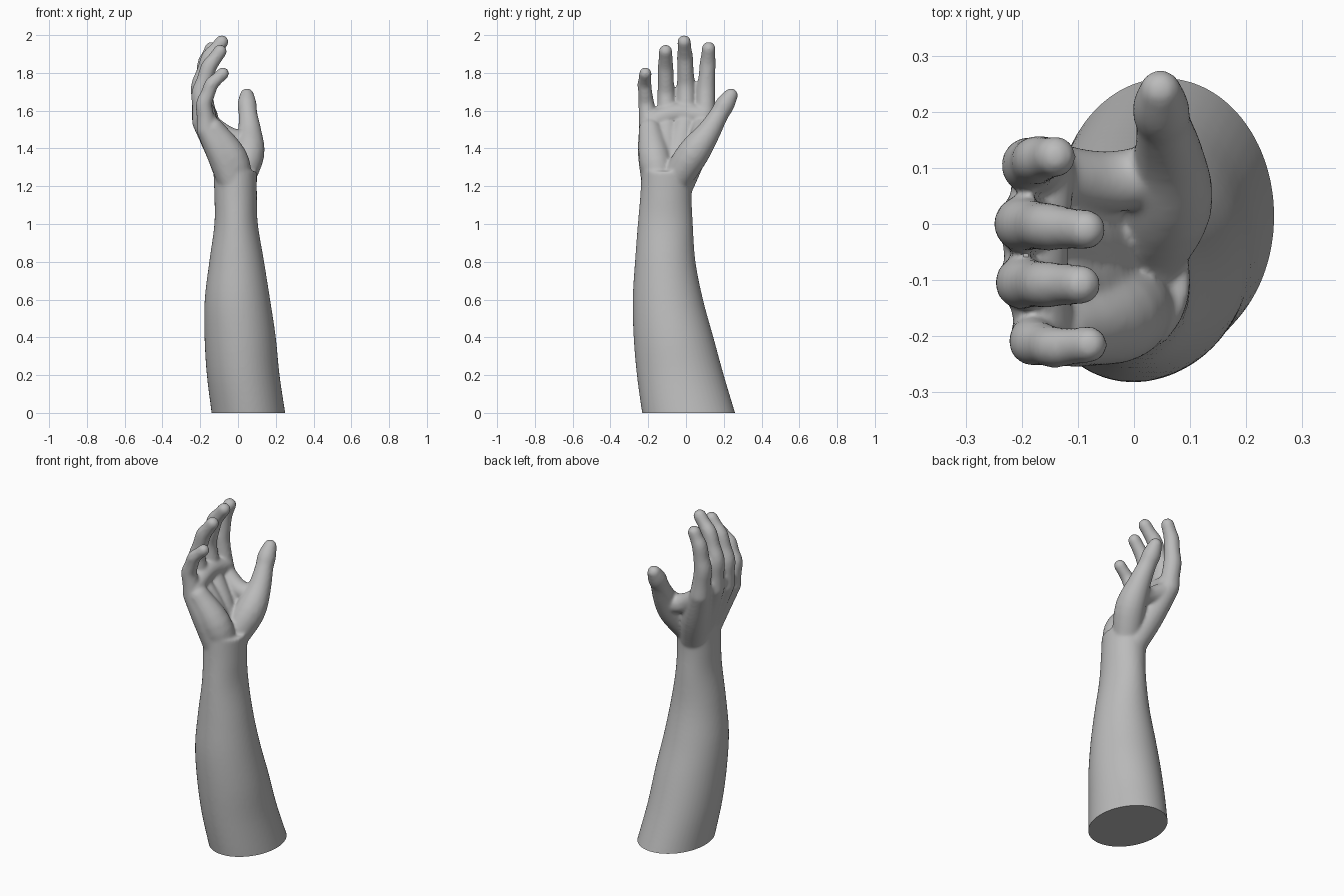
import bpy, bmesh, math
from mathutils import Vector

cube = bpy.data.objects.get("Cube")
if cube:
    bpy.data.objects.remove(cube, do_unlink=True)

GREY = (0.5, 0.5, 0.5, 1)
skin = bpy.data.materials.new("plain_grey")
skin.use_nodes = True
skin.diffuse_color = GREY
bsdf = skin.node_tree.nodes["Principled BSDF"]
bsdf.inputs["Base Color"].default_value = GREY
bsdf.inputs["Roughness"].default_value = 0.7

# Unit sphere points shared by all fleshy parts
ball = bmesh.new()
bmesh.ops.create_icosphere(ball, subdivisions=3, radius=1)
BALL = [v.co.copy() for v in ball.verts]
ball.free()


def spline(points, steps):
    """Catmull-Rom samples through 4D control points."""
    pts = [Vector(p) for p in points]
    pts = [pts[0] * 2 - pts[1]] + pts + [pts[-1] * 2 - pts[-2]]
    out = []
    for a, b, c, d in zip(pts, pts[1:], pts[2:], pts[3:]):
        for i in range(steps):
            t = i / steps
            out.append((b * 2 + (c - a) * t + (a * 2 - b * 5 + c * 4 - d) * t ** 2
                        + (b * 3 - a - c * 3 + d) * t ** 3) / 2)
    return out + [pts[-2]]


def add_chain(bm, points, steps=4):
    """Fleshy tube: hulls of neighbouring spheres; points are x, y, z, radius."""
    samples = spline(points, steps)
    for a, b in zip(samples, samples[1:]):
        verts = [bm.verts.new(s.to_3d() + p * s[3]) for s in (a, b) for p in BALL]
        bmesh.ops.convex_hull(bm, input=verts)


def add_forearm(bm, sections, sides=48):
    """Loft of ellipses; the sections are z followed by x range and y range."""
    rings = []
    lows = spline([(z, x0, y0, 0) for z, x0, x1, y0, y1 in sections], 5)
    highs = spline([(z, x1, y1, 0) for z, x0, x1, y0, y1 in sections], 5)
    for lo, hi in zip(lows, highs):
        mid, rad = (lo + hi) / 2, (hi - lo) / 2
        rings.append([bm.verts.new((mid[1] + rad[1] * math.cos(k * math.tau / sides),
                                    mid[2] + rad[2] * math.sin(k * math.tau / sides),
                                    lo[0])) for k in range(sides)])
    for r, s in zip(rings, rings[1:]):
        for k in range(sides):
            n = (k + 1) % sides
            bm.faces.new((r[k], r[n], s[n], s[k]))
    bm.faces.new(rings[0][::-1])
    bm.faces.new(rings[-1])


bm = bmesh.new()

# Forearm and wrist, run on below the floor and cut flat later
add_forearm(bm, [
    (-0.1, -0.13, 0.265, -0.21, 0.29), (0, -0.14, 0.25, -0.232, 0.26),
    (0.2, -0.165, 0.22, -0.26, 0.2), (0.4, -0.177, 0.2, -0.277, 0.145),
    (0.6, -0.176, 0.17, -0.282, 0.09), (0.8, -0.152, 0.138, -0.27, 0.05),
    (1.0, -0.125, 0.105, -0.255, 0.036), (1.15, -0.125, 0.1, -0.242, 0.03),
    (1.28, -0.13, 0.1, -0.235, 0.04)])

# Fingers: knuckle, middle joint, end joint, tip
fingers = {
    "index": [(-.165, .1, 1.55, .058), (-.187, .105, 1.71, .05),
              (-.172, .115, 1.85, .043), (-.14, .12, 1.928, .037)],
    "middle": [(-.185, 0, 1.56, .06), (-.2, 0, 1.73, .049),
               (-.152, -.005, 1.88, .043), (-.086, -.01, 1.964, .036)],
    "ring": [(-.185, -.1, 1.54, .058), (-.2, -.105, 1.69, .047),
             (-.155, -.108, 1.83, .042), (-.095, -.108, 1.914, .036)],
    "little": [(-.165, -.195, 1.5, .055), (-.18, -.21, 1.635, .043),
               (-.14, -.22, 1.74, .037), (-.08, -.215, 1.797, .033)],
}
wrist_y = {"index": -.04, "middle": -.08, "ring": -.12, "little": -.155}
for name, joints in fingers.items():
    # narrow the flesh slightly between joints
    path = [joints[0]]
    for a, b in zip(joints, joints[1:]):
        m = (Vector(a) + Vector(b)) / 2
        m[3] *= 0.95
        path += [m, b]
    add_chain(bm, path, 3)
    # bone of the palm leading to the knuckle
    k, y = joints[0], wrist_y[name]
    add_chain(bm, [(-.02, y, 1.2, .078), (-.085, (y + k[1]) / 2, 1.37, .08), k])

# Thumb with its fleshy base
add_chain(bm, [(.01, -.05, 1.24, .08), (.055, .035, 1.37, .085),
               (.062, .115, 1.48, .064), (.053, .175, 1.58, .05),
               (.048, .205, 1.63, .051), (.047, .238, 1.682, .037)])
# Heel of the palm on the little finger side
add_chain(bm, [(0, -.14, 1.22, .08), (-.035, -.165, 1.35, .085), (-.13, -.19, 1.5, .06)])
# Webs: thumb to index, and along the finger roots
add_chain(bm, [(.045, .09, 1.44, .055), (-.05, .075, 1.46, .055), (-.155, .09, 1.53, .055)])
add_chain(bm, [(-.16, .09, 1.57, .055), (-.175, -.05, 1.585, .058), (-.16, -.19, 1.54, .052)])

# Drop the sphere points left inside the hulls
bmesh.ops.delete(bm, geom=[v for v in bm.verts if not v.link_faces], context="VERTS")
bmesh.ops.recalc_face_normals(bm, faces=bm.faces[:])

# Fuse everything into one smooth skin
source = bpy.data.meshes.new("flesh_parts")
bm.to_mesh(source)
bm.free()
arm = bpy.data.objects.new("forearm_and_hand", source)
bpy.context.collection.objects.link(arm)
fuse = arm.modifiers.new("fuse", "REMESH")
fuse.mode = "VOXEL"
fuse.voxel_size = 0.008
relax = arm.modifiers.new("relax", "SMOOTH")
relax.factor = 0.5
relax.iterations = 10
skin_mesh = bpy.data.meshes.new_from_object(
    arm.evaluated_get(bpy.context.evaluated_depsgraph_get()))
arm.modifiers.clear()

# Cut flat at the floor and close the end
bm = bmesh.new()
bm.from_mesh(skin_mesh)
bmesh.ops.bisect_plane(bm, geom=bm.verts[:] + bm.edges[:] + bm.faces[:],
                       plane_co=(0, 0, 0), plane_no=(0, 0, -1), clear_outer=True)
bmesh.ops.holes_fill(bm, edges=[e for e in bm.edges if e.is_boundary], sides=0)
bmesh.ops.recalc_face_normals(bm, faces=bm.faces[:])
bm.to_mesh(skin_mesh)
bm.free()
arm.data = skin_mesh
bpy.data.meshes.remove(source)
skin_mesh.materials.clear()
skin_mesh.materials.append(skin)

bpy.context.view_layer.objects.active = arm
arm.select_set(True)
bpy.ops.object.shade_smooth_by_angle(angle=math.radians(50))
